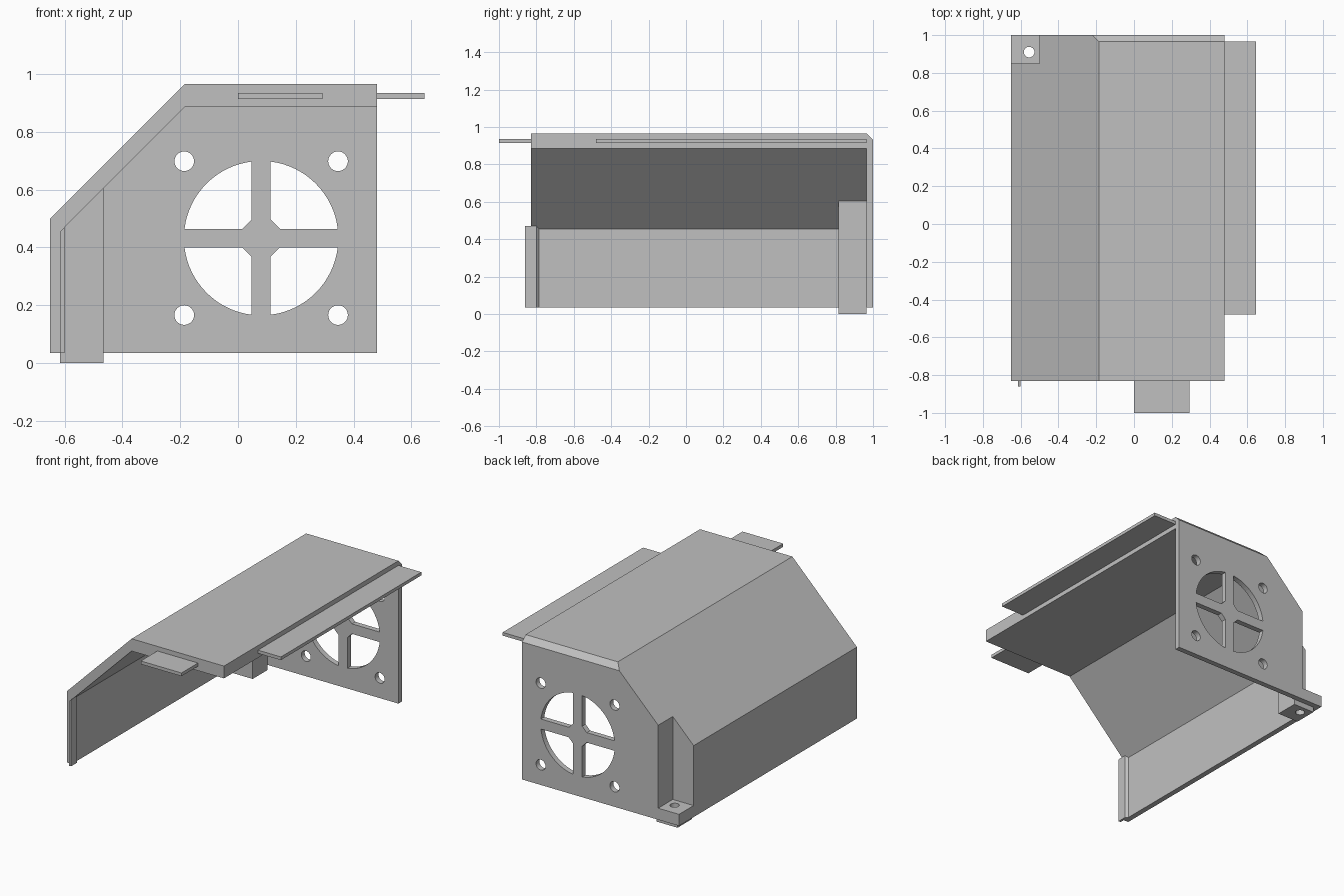
import bpy
import bmesh
from math import sin, cos, asin, pi
from mathutils import Vector

if "Cube" in bpy.data.objects:
    bpy.data.objects.remove(bpy.data.objects["Cube"], do_unlink=True)

grey = bpy.data.materials.new("light grey plastic")
grey.use_nodes = True
COLOUR = (0.53, 0.53, 0.53, 1)
grey.diffuse_color = COLOUR
grey.node_tree.nodes["Principled BSDF"].inputs["Base Color"].default_value = COLOUR


def prism(name, points, axis, start, end):
    """Extrude a 2D outline along the given axis from start to end."""
    place = {"x": lambda p: Vector((start, p[0], p[1])),
             "y": lambda p: Vector((p[0], start, p[1])),
             "z": lambda p: Vector((p[0], p[1], start))}[axis]
    step = Vector([end - start if a == axis else 0 for a in "xyz"])
    bm = bmesh.new()
    face = bm.faces.new([bm.verts.new(place(p)) for p in points])
    out = bmesh.ops.extrude_face_region(bm, geom=[face])
    moved = [v for v in out["geom"] if isinstance(v, bmesh.types.BMVert)]
    bmesh.ops.translate(bm, verts=moved, vec=step)
    bmesh.ops.recalc_face_normals(bm, faces=bm.faces)
    mesh = bpy.data.meshes.new(name)
    bm.to_mesh(mesh)
    bm.free()
    mesh.materials.append(grey)
    obj = bpy.data.objects.new(name, mesh)
    bpy.context.scene.collection.objects.link(obj)
    return obj


def box(name, x, y, z):
    outline = [(x[0], y[0]), (x[1], y[0]), (x[1], y[1]), (x[0], y[1])]
    return prism(name, outline, "z", *z)


def disc(cx, cy, r, n=32):
    return [(cx + r * cos(2 * pi * i / n), cy + r * sin(2 * pi * i / n)) for i in range(n)]


def cut(obj, cutters):
    """Subtract the cutters and bake the result into the mesh."""
    for cutter in cutters:
        cutter.hide_render = True
        mod = obj.modifiers.new("cut", "BOOLEAN")
        mod.operation = "DIFFERENCE"
        mod.solver = "EXACT"
        mod.object = cutter
    graph = bpy.context.evaluated_depsgraph_get()
    graph.update()
    mesh = bpy.data.meshes.new_from_object(obj.evaluated_get(graph))
    obj.modifiers.clear()
    obj.data = mesh


# Main dimensions
LEFT, RIGHT, BOTTOM, TOP = -0.65, 0.48, 0.035, 0.965
WALL = 0.035
INNER = LEFT + WALL
FRONT, BACK = -0.83, 1.0
PANEL = BACK - WALL
BEND = -0.185
ROOF_UNDER = 0.885


def under_slope(x):
    return ROOF_UNDER + x - BEND


# Side wall, sloped shoulder and roof in one bent sheet
outer = [(LEFT, BOTTOM), (LEFT, 0.5), (BEND, TOP), (RIGHT, TOP)]
shell = prism("shell", outer + [(RIGHT, ROOF_UNDER), (BEND, ROOF_UNDER),
              (INNER, under_slope(INNER)), (INNER, BOTTOM)], "y", FRONT, PANEL)

# Back panel
panel = prism("back_panel", outer + [(RIGHT, BOTTOM)], "y", PANEL, BACK)

# Corner post behind the screw pocket
POST_IN = -0.465
post = prism("corner_post", [(INNER, 0), (INNER, under_slope(INNER)),
             (POST_IN, under_slope(POST_IN)), (POST_IN, 0)], "y", 0.815, PANEL)

# Cutters: pocket, pocket screw hole, bevel on the back top edge
pocket = box("pocket_cutter", (-0.8, -0.5), (0.85, 1.1), (0.11, 1.1))
screw = prism("screw_cutter", disc(-0.555, 0.91, 0.028), "z", -0.1, 0.2)
bevel = prism("bevel_cutter", [(PANEL - 0.1, TOP + 0.1), (BACK + 0.1, TOP + 0.1),
              (BACK + 0.1, TOP - WALL - 0.1)], "x", -1, 1)
cutters = [pocket, screw, bevel]

# Cutters: four fan openings around a cross with a bevelled hub, four mounting holes
CX, CZ, R, HALF, HUB, HOLE = 0.08, 0.432, 0.267, 0.0325, 0.065, 0.266
fan = []
a0 = asin(HALF / R)
quarter = [(HUB, HALF)]
for i in range(17):
    a = a0 + (pi / 2 - 2 * a0) * i / 16
    quarter.append((R * cos(a), R * sin(a)))
quarter.append((HALF, HUB))
for sx in (-1, 1):
    for sz in (-1, 1):
        pts = [(CX + sx * u, CZ + sz * v) for u, v in quarter]
        fan.append(prism("fan_cutter", pts, "y", 0.9, 1.1))
        hole = disc(CX + sx * HOLE, CZ + sz * HOLE, 0.034)
        fan.append(prism("mount_cutter", hole, "y", 0.9, 1.1))

cut(shell, [pocket])
cut(post, [pocket, screw])
cut(panel, [pocket, bevel] + fan)
for c in cutters + fan:
    bpy.data.objects.remove(c, do_unlink=True)

# Thin tongue on the front edge of the side wall, its top following the slope
tongue = prism("front_tongue", [(INNER, -0.86), (INNER + 0.015, -0.86),
               (INNER + 0.015, -0.8), (INNER, -0.785)], "z", BOTTOM, under_slope(INNER))
for v in tongue.data.vertices:
    if v.co.z > 0.2:
        v.co.z = under_slope(v.co.x)

# Slide-in tabs on the roof edges
TAB_Z = (0.914, 0.935)
box("side_tab", (RIGHT, 0.645), (-0.48, PANEL), TAB_Z)
box("front_tab", (0, 0.293), (-1, FRONT), TAB_Z)
